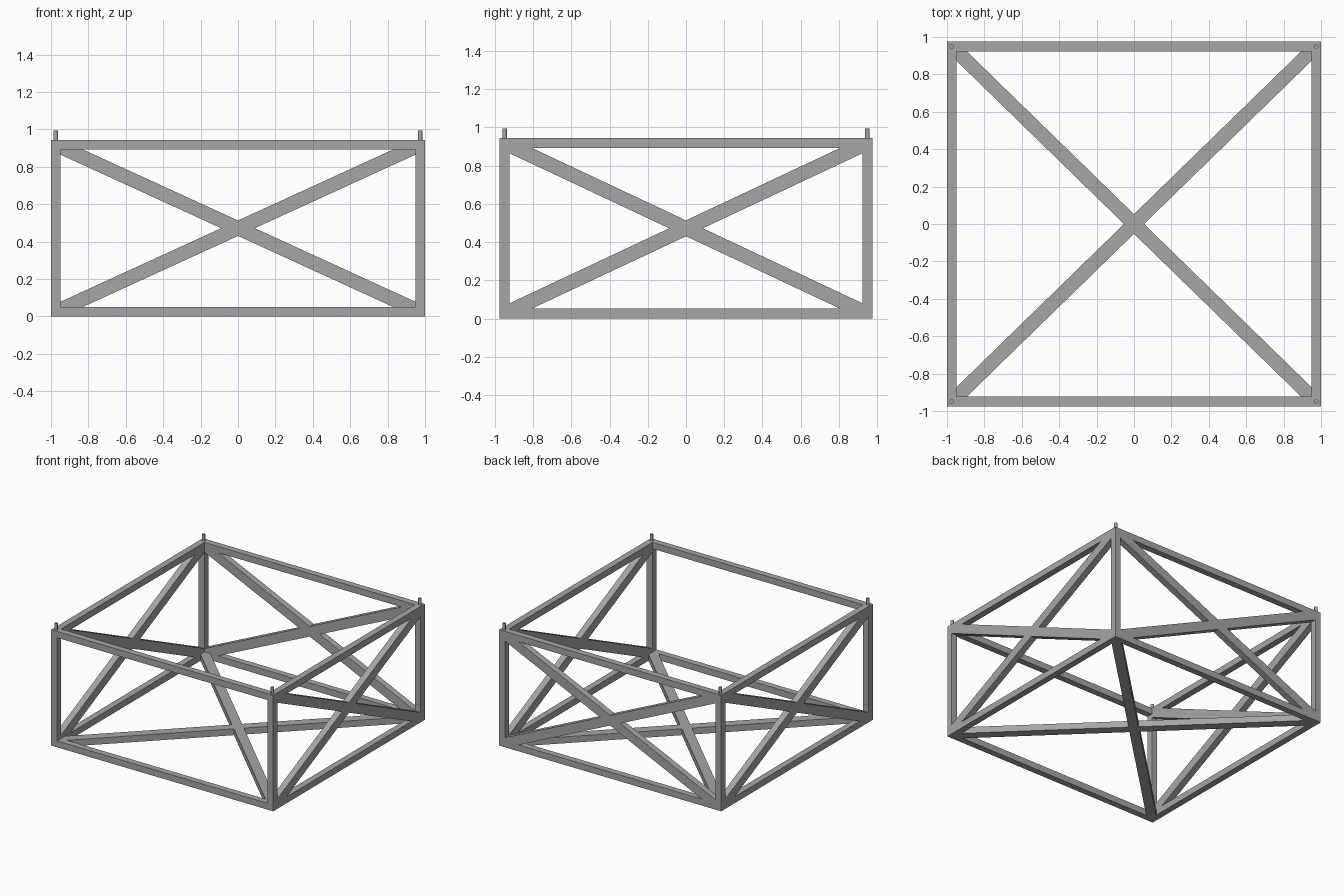
import bpy
import bmesh
import math

if "Cube" in bpy.data.objects:
    bpy.data.objects.remove(bpy.data.objects["Cube"], do_unlink=True)

HX, HY, H = 1.0, 0.975, 0.944      # outer half width, half depth, height
T = 0.052                          # square tube size
BRACE = 0.075                      # brace width
PIN_TOP, PIN_R = 0.995, 0.012
cx, cy, cz = HX - T / 2, HY - T / 2, H / 2 - T / 2   # tube centre lines

steel = bpy.data.materials.new("steel grey")
steel.use_nodes = True
grey = (0.38, 0.38, 0.38, 1)
steel.diffuse_color = grey
steel.node_tree.nodes["Principled BSDF"].inputs["Base Color"].default_value = grey


def finish(name, bm):
    bmesh.ops.recalc_face_normals(bm, faces=bm.faces)
    mesh = bpy.data.meshes.new(name)
    bm.to_mesh(mesh)
    bm.free()
    mesh.materials.append(steel)
    obj = bpy.data.objects.new(name, mesh)
    bpy.context.collection.objects.link(obj)
    return obj


def box(name, centre, size):
    bm = bmesh.new()
    bmesh.ops.create_cube(bm, size=1)
    bmesh.ops.scale(bm, vec=size, verts=bm.verts)
    bmesh.ops.translate(bm, vec=centre, verts=bm.verts)
    return finish(name, bm)


def brace(name, a, b, sign, place):
    """Diagonal bar in an a x b half-size panel, with ends pointed into the corners."""
    length = math.hypot(a, b)
    p, q = BRACE / 2 * length / b, BRACE / 2 * length / a
    half = [(-a, -b), (-a + p, -b), (a, b - q)]
    outline = half + [(-u, -v) for u, v in half]
    bm = bmesh.new()
    rings = [[bm.verts.new(place(u, v * sign, w)) for u, v in outline]
             for w in (-T / 2, T / 2)]
    n = len(outline)
    for ring in rings:
        bm.faces.new(ring)
    for i in range(n):
        j = (i + 1) % n
        bm.faces.new((rings[0][i], rings[0][j], rings[1][j], rings[1][i]))
    return finish(name, bm)


# Horizontal rails
for level, z in (("bottom", T / 2), ("top", H - T / 2)):
    for side, s in (("front", -1), ("back", 1)):
        box(f"{level}_{side}_rail", (0, s * cy, z), (2 * HX, T, T))
    for side, s in (("right", -1), ("left", 1)):
        box(f"{level}_{side}_rail", (s * cx, 0, z), (T, 2 * (HY - T), T))

# Corner posts and locating pins
for depth, sy in (("front", -1), ("back", 1)):
    for side, sx in (("right", -1), ("left", 1)):
        x, y = sx * cx, sy * cy
        box(f"{depth}_{side}_post", (x, y, H / 2), (T, T, H - 2 * T))
        bpy.ops.mesh.primitive_cylinder_add(
            vertices=24, radius=PIN_R, depth=PIN_TOP - H + T / 2,
            location=(x, y, (PIN_TOP + H - T / 2) / 2))
        pin = bpy.context.object
        pin.name = f"{depth}_{side}_pin"
        pin.data.materials.append(steel)
        bpy.ops.object.shade_smooth_by_angle()

# Crossed braces on the sides, back and floor; the front and top stay open
panels = {
    "right": (cy, cz, lambda u, v, w: (-cx + w, u, H / 2 + v)),
    "left": (cy, cz, lambda u, v, w: (cx + w, u, H / 2 + v)),
    "back": (cx, cz, lambda u, v, w: (u, cy + w, H / 2 + v)),
    "floor": (cx, cy, lambda u, v, w: (u, v, T / 2 + w)),
}
for panel, (a, b, place) in panels.items():
    for label, sign in (("rising", 1), ("falling", -1)):
        brace(f"{panel}_{label}_brace", a, b, sign, place)
